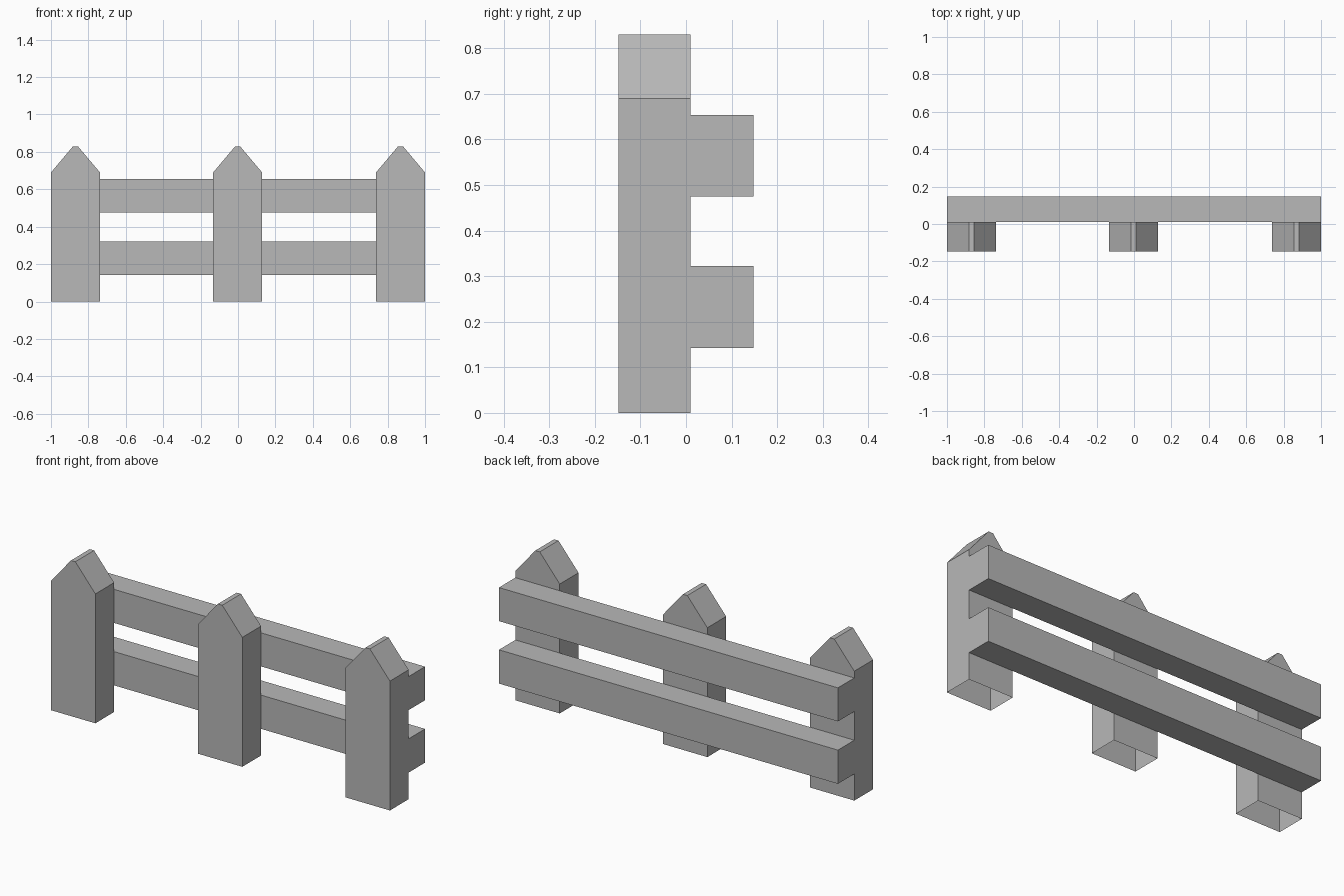
import bpy
import bmesh

cube = bpy.data.objects.get("Cube")
if cube:
    bpy.data.objects.remove(cube, do_unlink=True)

grey = bpy.data.materials.new("plain_grey")
grey.use_nodes = True
COLOUR = (0.48, 0.48, 0.48, 1)
grey.diffuse_color = COLOUR
grey.node_tree.nodes["Principled BSDF"].inputs["Base Color"].default_value = COLOUR

FRONT, JOIN, BACK = -0.148, 0.01, 0.148  # post front, post/rail contact, rail back


def extrude_profile(name, profile, y0, y1, open_bottom=False):
    """Extrude an x-z outline, listed counter-clockwise from the front, along y."""
    bm = bmesh.new()
    face = bm.faces.new([bm.verts.new((x, y0, z)) for x, z in profile])
    result = bmesh.ops.extrude_face_region(bm, geom=[face], use_keep_orig=True)
    moved = [g for g in result["geom"] if isinstance(g, bmesh.types.BMVert)]
    bmesh.ops.translate(bm, vec=(0, y1 - y0, 0), verts=moved)
    bmesh.ops.recalc_face_normals(bm, faces=bm.faces)
    if open_bottom:
        base = [f for f in bm.faces if all(v.co.z < 0.001 for v in f.verts)]
        bmesh.ops.delete(bm, geom=base, context="FACES_ONLY")
    mesh = bpy.data.meshes.new(name)
    bm.to_mesh(mesh)
    bm.free()
    mesh.materials.append(grey)
    obj = bpy.data.objects.new(name, mesh)
    bpy.context.collection.objects.link(obj)
    return obj


# Pointed posts with blunt tips and hollow undersides
HALF, TIP, SHOULDER, TOP = 0.131, 0.013, 0.69, 0.83
for name, x in (("right_post", -0.869), ("middle_post", -0.002), ("left_post", 0.869)):
    outline = [(x - HALF, 0), (x + HALF, 0), (x + HALF, SHOULDER),
               (x + TIP, TOP), (x - TIP, TOP), (x - HALF, SHOULDER)]
    extrude_profile(name, outline, FRONT, JOIN, open_bottom=True)

# Horizontal rails behind the posts
for name, low, high in (("lower_rail", 0.142, 0.322), ("upper_rail", 0.475, 0.654)):
    extrude_profile(name, [(-1, low), (1, low), (1, high), (-1, high)], JOIN, BACK)
